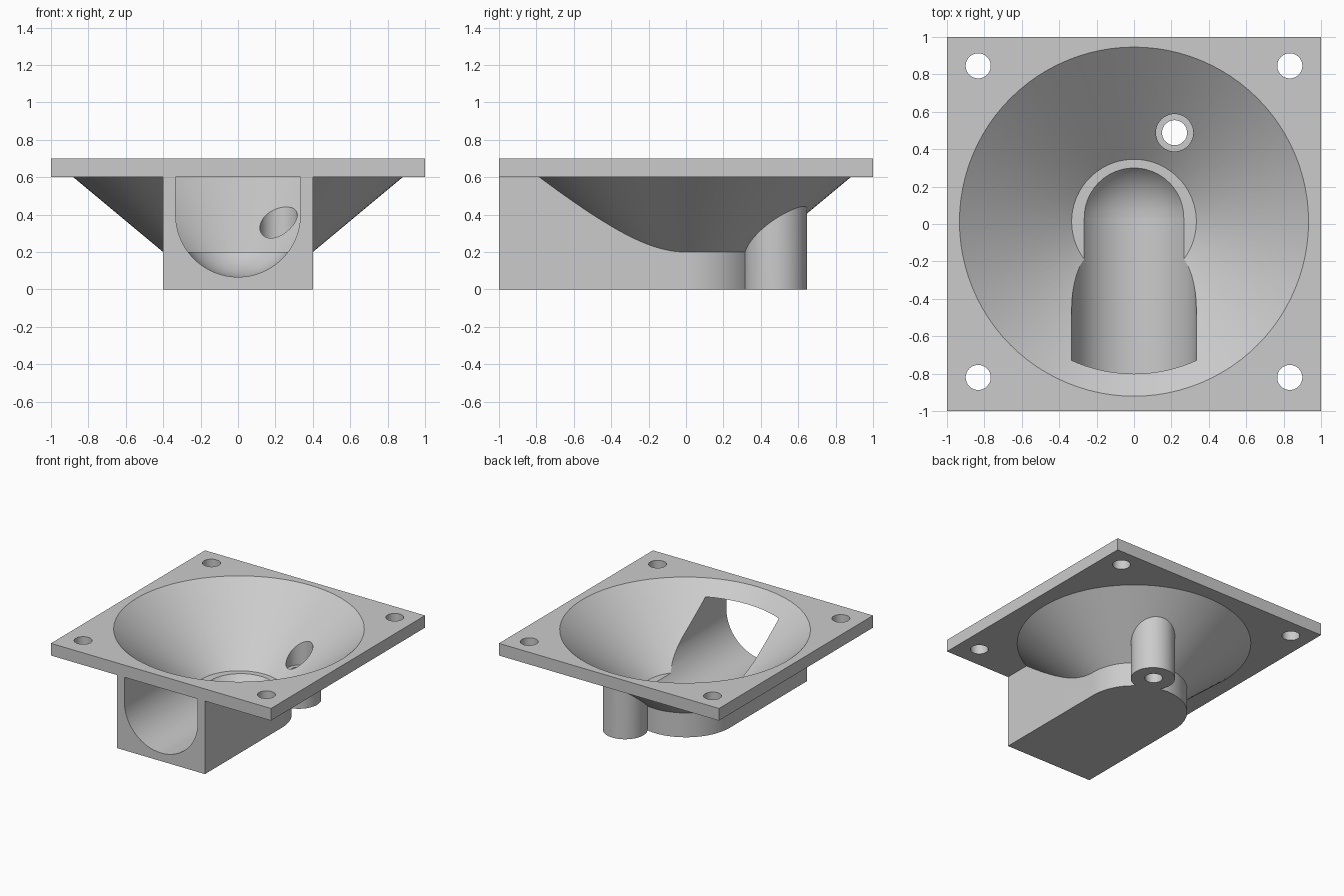
import bpy, bmesh, math
from mathutils import Matrix, Vector

cube = bpy.data.objects.get("Cube")
if cube:
    bpy.data.objects.remove(cube, do_unlink=True)

grey = bpy.data.materials.new("plain grey")
grey.use_nodes = True
grey.diffuse_color = (0.6, 0.6, 0.6, 1)
grey.node_tree.nodes["Principled BSDF"].inputs["Base Color"].default_value = (0.6, 0.6, 0.6, 1)

SHIFT = 0.0125      # all cuts sit slightly behind the centre
BORE = 1 / 3        # radius of the outlet channel
BORE_Z = 0.4
SLOPE = 1.2


def finish(name, bm):
    bmesh.ops.recalc_face_normals(bm, faces=bm.faces)
    mesh = bpy.data.meshes.new(name)
    bm.to_mesh(mesh)
    bm.free()
    obj = bpy.data.objects.new(name, mesh)
    bpy.context.collection.objects.link(obj)
    mesh.materials.append(grey)
    return obj


def box(name, x, y, z):
    bm = bmesh.new()
    bmesh.ops.create_cube(bm, size=1)
    for v in bm.verts:
        v.co = [lim[0] if c < 0 else lim[1] for c, lim in zip(v.co, (x, y, z))]
    return finish(name, bm)


def turned(name, profile, x=0, y=0, sides=96):
    """Stack of rings from (radius, height) pairs, capped at both ends."""
    bm = bmesh.new()
    rings = []
    for r, z in profile:
        rings.append([bm.verts.new((x + r * math.cos(a), y + r * math.sin(a), z))
                      for a in (math.tau * i / sides for i in range(sides))])
    for low, high in zip(rings, rings[1:]):
        for i in range(sides):
            j = (i + 1) % sides
            bm.faces.new((low[i], low[j], high[j], high[i]))
    bm.faces.new(rings[0][::-1])
    bm.faces.new(rings[-1])
    return finish(name, bm)


def combine(body, other, operation):
    other.hide_render = True
    mod = body.modifiers.new(other.name, "BOOLEAN")
    mod.operation = operation
    mod.solver = "EXACT"
    mod.object = other
    bpy.context.view_layer.objects.active = body
    bpy.ops.object.modifier_apply(modifier=mod.name)
    bpy.data.objects.remove(other, do_unlink=True)


# Solid parts: flange, funnel with round foot, outlet block, screw tube
body = box("funnel_mount", (-1, 1), (-1, 1), (0.6, 0.7))
funnel = turned("funnel_shell", [(0.4, 0), (0.4, 0.2), (0.4 + SLOPE * 0.45, 0.65)])
block = box("outlet_block", (-0.4, 0.4), (-1, 0), (0, 0.65))
tube = turned("screw_tube", [(1 / 6, 0), (1 / 6, 0.46)], 0.217, 0.48, 48)
for part in (funnel, block, tube):
    combine(body, part, "UNION")

# Funnel hollow
combine(body, turned("funnel_hollow", [(BORE, 0.2), (BORE + SLOPE * 0.6, 0.8)], 0, SHIFT), "DIFFERENCE")

# U-shaped outlet channel, open at the front
END_Y = 0.033
bm = bmesh.new()
outline = [(-BORE, 0.6)]
outline += [(-BORE * math.cos(a), BORE_Z - BORE * math.sin(a))
            for a in (math.pi * i / 32 for i in range(33))]
outline.append((BORE, 0.6))
face = bm.faces.new([bm.verts.new((x, -1.1, z)) for x, z in outline])
grown = bmesh.ops.extrude_face_region(bm, geom=[face])["geom"]
bmesh.ops.translate(bm, vec=Vector((0, END_Y + 1.1, 0)),
                    verts=[g for g in grown if isinstance(g, bmesh.types.BMVert)])
combine(body, finish("outlet_channel", bm), "DIFFERENCE")

# Rounded back end of the channel
bm = bmesh.new()
bmesh.ops.create_uvsphere(bm, u_segments=64, v_segments=32, radius=BORE,
                          matrix=Matrix.Translation((0, END_Y, BORE_Z)) @ Matrix.Rotation(math.pi / 2, 4, "X"))
combine(body, finish("channel_end", bm), "DIFFERENCE")

# Stepped hole through the screw tube
HOLE = 0.067
combine(body, turned("stepped_hole", [(HOLE, -0.1), (HOLE, 0.233), (0.1, 0.233), (0.1, 0.55)],
                     0.217, 0.488, 48), "DIFFERENCE")

# Flange corner holes
for sx in (-1, 1):
    for sy in (-1, 1):
        combine(body, turned("corner_hole", [(HOLE, 0.5), (HOLE, 0.8)],
                             sx * 0.833, sy * 0.833 + SHIFT, 48), "DIFFERENCE")

bpy.ops.object.select_all(action="DESELECT")
body.select_set(True)
bpy.context.view_layer.objects.active = body
bpy.ops.object.shade_smooth_by_angle(angle=math.radians(25))
